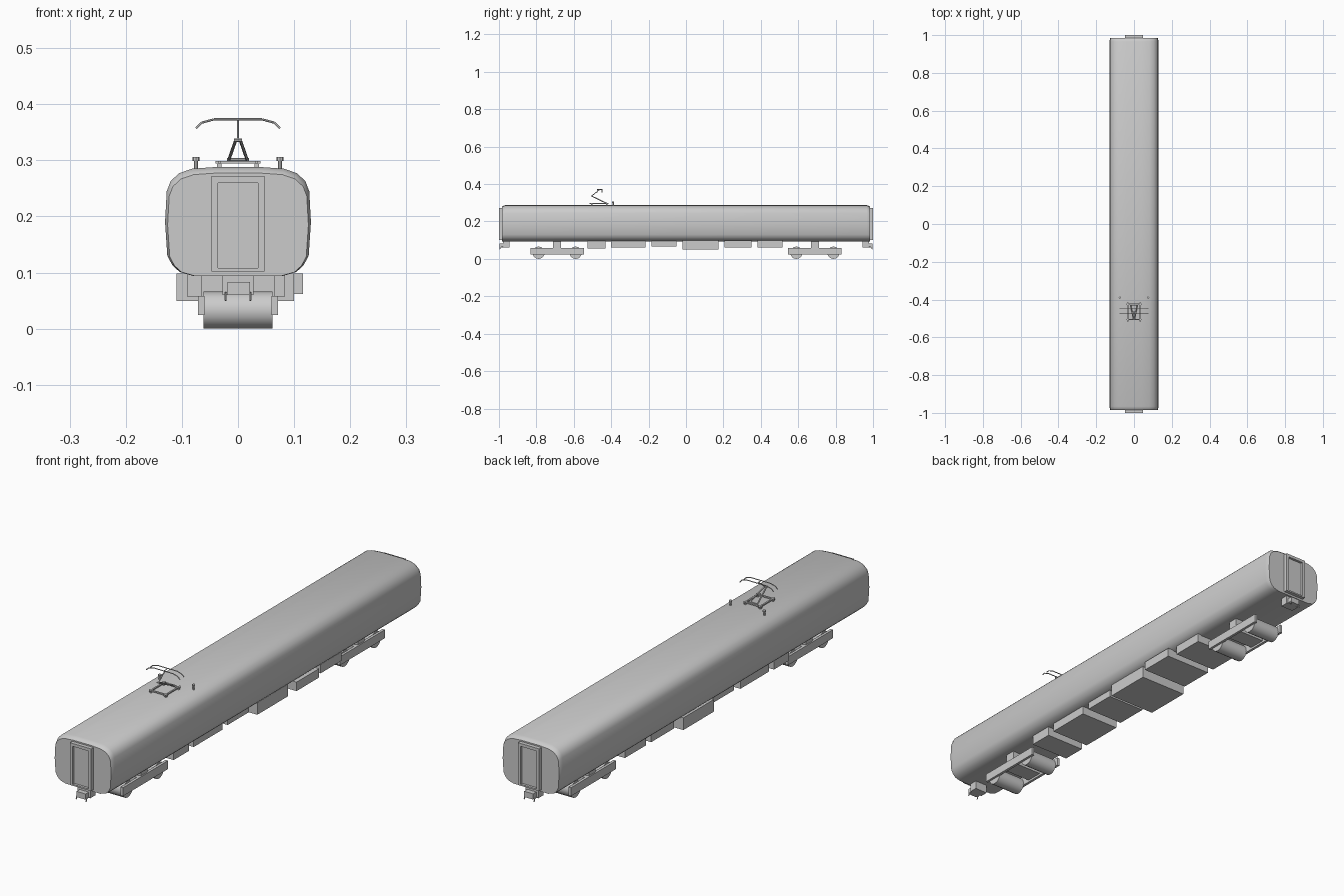
import bpy, bmesh, math
from mathutils import Vector

if "Cube" in bpy.data.objects:
    bpy.data.objects.remove(bpy.data.objects["Cube"])


def finish(name, bm, smooth=None):
    bmesh.ops.recalc_face_normals(bm, faces=bm.faces)
    me = bpy.data.meshes.new(name)
    bm.to_mesh(me)
    bm.free()
    ob = bpy.data.objects.new(name, me)
    bpy.context.collection.objects.link(ob)
    if smooth:
        bpy.ops.object.select_all(action='DESELECT')
        bpy.context.view_layer.objects.active = ob
        ob.select_set(True)
        bpy.ops.object.shade_smooth_by_angle(angle=math.radians(smooth))
    return ob


def add_box(bm, x, y, z):
    x, y, z = sorted(x), sorted(y), sorted(z)
    vs = bmesh.ops.create_cube(bm, size=1)['verts']
    for v in vs:
        v.co = Vector([r[0] if c < 0 else r[1] for c, r in zip(v.co, (x, y, z))])


def add_rod(bm, a, b, r, sides=6, r2=None):
    a, b = Vector(a), Vector(b)
    d = b - a
    vs = bmesh.ops.create_cone(bm, cap_ends=True, segments=sides, radius1=r,
                               radius2=r2 or r, depth=d.length)['verts']
    q = d.to_track_quat('Z', 'Y')
    for v in vs:
        v.co = q @ v.co + (a + b) / 2


def boxes(name, items):
    bm = bmesh.new()
    for it in items:
        add_box(bm, *it)
    return finish(name, bm)


# Car body: half profile mirrored, lofted with tapered ends
half = [(0.08, 0.094), (0.104, 0.101), (0.117, 0.113), (0.126, 0.13), (0.13, 0.19),
        (0.127, 0.245), (0.12, 0.263), (0.105, 0.277), (0.082, 0.285), (0.04, 0.288)]
profile = half + [(-x, z) for x, z in reversed(half)]
sections = [(0.985, 0.965, 0.945), (0.98, 0.98, 0.97), (0.966, 1, 1)]
rings = [(-y, sx, sz) for y, sx, sz in sections] + list(reversed(sections))
bm = bmesh.new()
loops = [[bm.verts.new((x * sx, y, 0.094 + (z - 0.094) * sz)) for x, z in profile]
         for y, sx, sz in rings]
n = len(profile)
for a, b in zip(loops, loops[1:]):
    for i in range(n):
        j = (i + 1) % n
        bm.faces.new((a[i], a[j], b[j], b[i]))
bm.faces.new(loops[0])
bm.faces.new(loops[-1])
finish("car_body", bm, 30)

for s, end in ((-1, "front"), (1, "rear")):
    # End gangway frame with recessed door
    Y = (s * 0.975, s * 1.0)
    boxes(end + "_gangway_frame", [
        ((-0.047, -0.036), Y, (0.102, 0.272)), ((0.036, 0.047), Y, (0.102, 0.272)),
        ((-0.036, 0.036), Y, (0.26, 0.272)), ((-0.036, 0.036), Y, (0.102, 0.108))])
    boxes(end + "_end_door", [((-0.036, 0.036), (s * 0.975, s * 0.99), (0.108, 0.26))])

    # Coupler block, head and side hooks
    boxes(end + "_coupler", [
        ((-0.028, 0.028), (s * 0.945, s * 0.978), (0.06, 0.096)),
        ((-0.019, 0.021), (s * 0.96, s * 0.998), (0.06, 0.083))])
    bm = bmesh.new()
    for x in (-0.022, 0.022):
        add_rod(bm, (x, s * 0.975, 0.064), (x, s * 0.993, 0.062), 0.002)
        add_rod(bm, (x, s * 0.993, 0.063), (x, s * 0.996, 0.05), 0.002)
    finish(end + "_coupler_hoses", bm)

    # Bogie frame and wheelsets
    c = s * 0.689
    boxes(end + "_bogie_frame", [
        ((-0.071, -0.060), (c - 0.143, c + 0.143), (0.024, 0.058)),
        ((0.060, 0.071), (c - 0.143, c + 0.143), (0.024, 0.058)),
        ((-0.060, 0.060), (c - 0.035, c + 0.035), (0.032, 0.056)),
        ((-0.066, 0.066), (c - 0.021, c + 0.021), (0.05, 0.097))])
    bm = bmesh.new()
    for w in (-0.099, 0.099):
        add_rod(bm, (-0.0615, c + w, 0.033), (0.0615, c + w, 0.033), 0.033, 16)
    finish(end + "_wheelsets", bm, 30)

# Underfloor equipment boxes: x range, y range, bottom
equipment = [(-0.09, 0.083, -0.527, -0.43, 0.056), (-0.09, 0.083, -0.40, -0.217, 0.06),
             (-0.085, 0.083, -0.184, -0.05, 0.066), (-0.11, 0.1, -0.02, 0.174, 0.049),
             (-0.09, 0.116, 0.206, 0.35, 0.062), (-0.09, 0.1, 0.382, 0.516, 0.062)]
for i, (x0, x1, y0, y1, zb) in enumerate(equipment):
    boxes(f"equipment_box_{i + 1}", [((x0, x1), (y0, y1), (zb, 0.098))])

# Pantograph base frame on feet
items = [((-0.04, 0.04), (y - 0.003, y + 0.003), (0.294, 0.299)) for y in (-0.425, -0.505)]
for x in (-0.033, 0.033):
    items.append(((x - 0.003, x + 0.003), (-0.515, -0.415), (0.294, 0.299)))
    for y in (-0.425, -0.505):
        items.append(((x - 0.004, x + 0.004), (y - 0.004, y + 0.004), (0.283, 0.295)))
boxes("pantograph_base", items)

# Pantograph arms
bm = bmesh.new()
for x in (-1, 1):
    add_rod(bm, (x * 0.017, -0.428, 0.299), (x * 0.004, -0.505, 0.336), 0.0028)
add_rod(bm, (-0.02, -0.428, 0.301), (0.02, -0.428, 0.301), 0.003)
add_rod(bm, (-0.007, -0.505, 0.336), (0.007, -0.505, 0.336), 0.003)
add_rod(bm, (0, -0.505, 0.336), (0, -0.462, 0.37), 0.002)
add_rod(bm, (0, -0.476, 0.371), (0, -0.448, 0.371), 0.0015)
finish("pantograph_arms", bm)

# Collector head: two bent contact strips
bm = bmesh.new()
pts = [(-0.075, 0.357), (-0.065, 0.367), (-0.043, 0.373),
       (0.043, 0.373), (0.065, 0.367), (0.075, 0.357)]
for y in (-0.475, -0.449):
    for (xa, za), (xb, zb) in zip(pts, pts[1:]):
        add_rod(bm, (xa, y, za), (xb, y, zb), 0.002)
finish("collector_head", bm)

# Roof insulators
for s, side in ((-1, "left"), (1, "right")):
    bm = bmesh.new()
    x = s * 0.075
    add_rod(bm, (x, -0.39, 0.282), (x, -0.39, 0.306), 0.0038, 8)
    add_rod(bm, (x, -0.39, 0.299), (x, -0.39, 0.306), 0.006, 8)
    finish(side + "_roof_insulator", bm)
